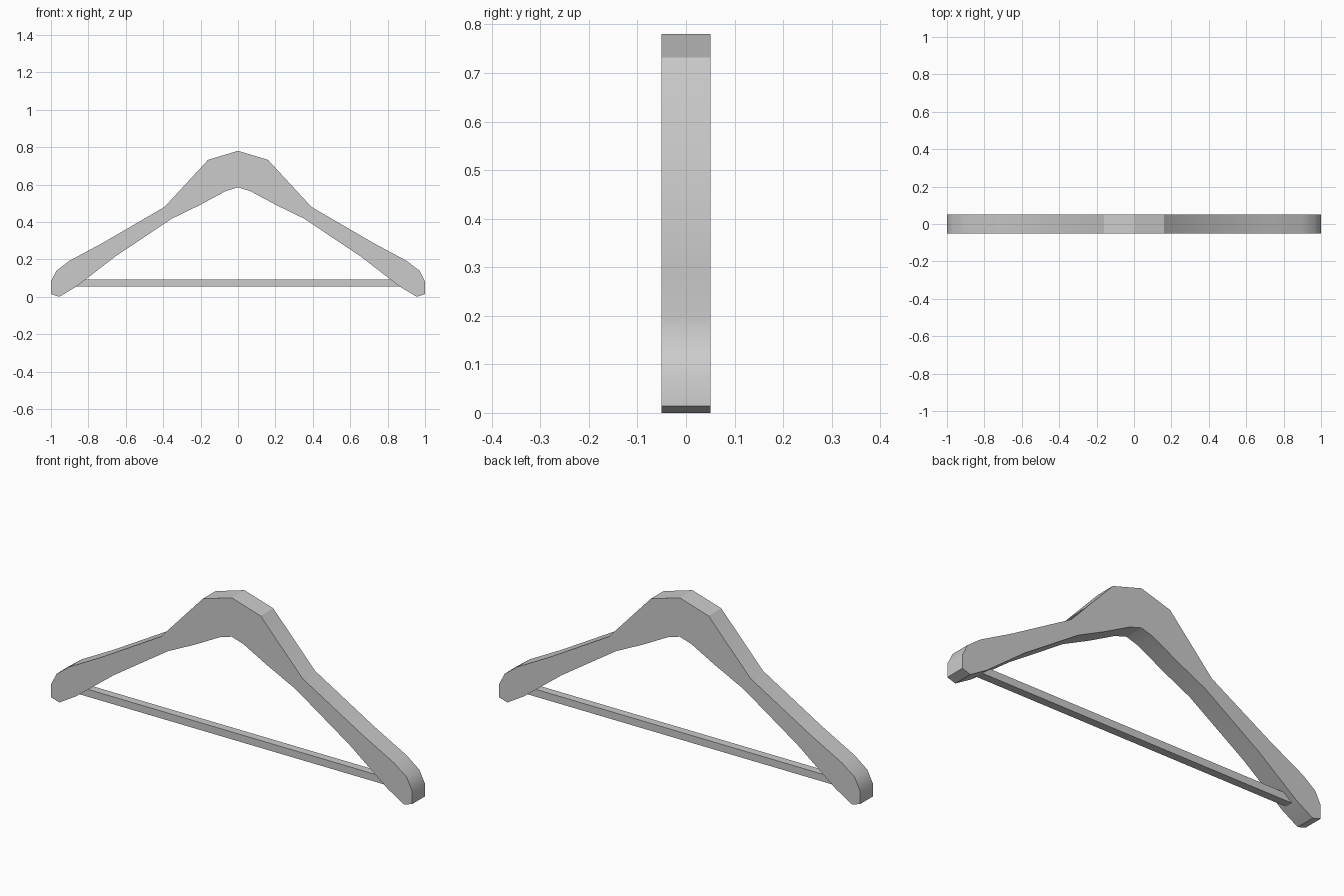
import bpy, bmesh, math

if "Cube" in bpy.data.objects:
    bpy.data.objects.remove(bpy.data.objects["Cube"])

def extrude_profile(name, pts, depth):
    """Solid from an x/z outline, centred on y = 0."""
    bm = bmesh.new()
    face = bm.faces.new([bm.verts.new((x, -depth / 2, z)) for x, z in pts])
    ext = bmesh.ops.extrude_face_region(bm, geom=[face])
    verts = [g for g in ext["geom"] if isinstance(g, bmesh.types.BMVert)]
    bmesh.ops.translate(bm, vec=(0, depth, 0), verts=verts)
    bmesh.ops.recalc_face_normals(bm, faces=bm.faces)
    mesh = bpy.data.meshes.new(name)
    bm.to_mesh(mesh)
    bm.free()
    obj = bpy.data.objects.new(name, mesh)
    bpy.context.collection.objects.link(obj)
    return obj

# Hanger body: right half of the outline, mirrored to the left
top = (0, 0.78)
bottom = (0, 0.585)
half = [(0.16, 0.732), (0.393, 0.48), (0.725, 0.287), (0.90, 0.193),
        (0.97, 0.14), (1.0, 0.08), (1.0, 0.014), (0.955, 0.0),
        (0.865, 0.054), (0.654, 0.217), (0.353, 0.418), (0.205, 0.49),
        (0.065, 0.565)]
outline = [top] + half + [bottom] + [(-x, z) for x, z in reversed(half)]
body = extrude_profile("hanger_body", outline, 0.1)
bpy.context.view_layer.objects.active = body
body.select_set(True)
bpy.ops.object.shade_smooth_by_angle(angle=math.radians(29))

# Trouser bar, ends buried in the arms
extrude_profile("trouser_bar",
                [(-0.865, 0.054), (0.865, 0.054), (0.83, 0.091), (-0.83, 0.091)], 0.04)
